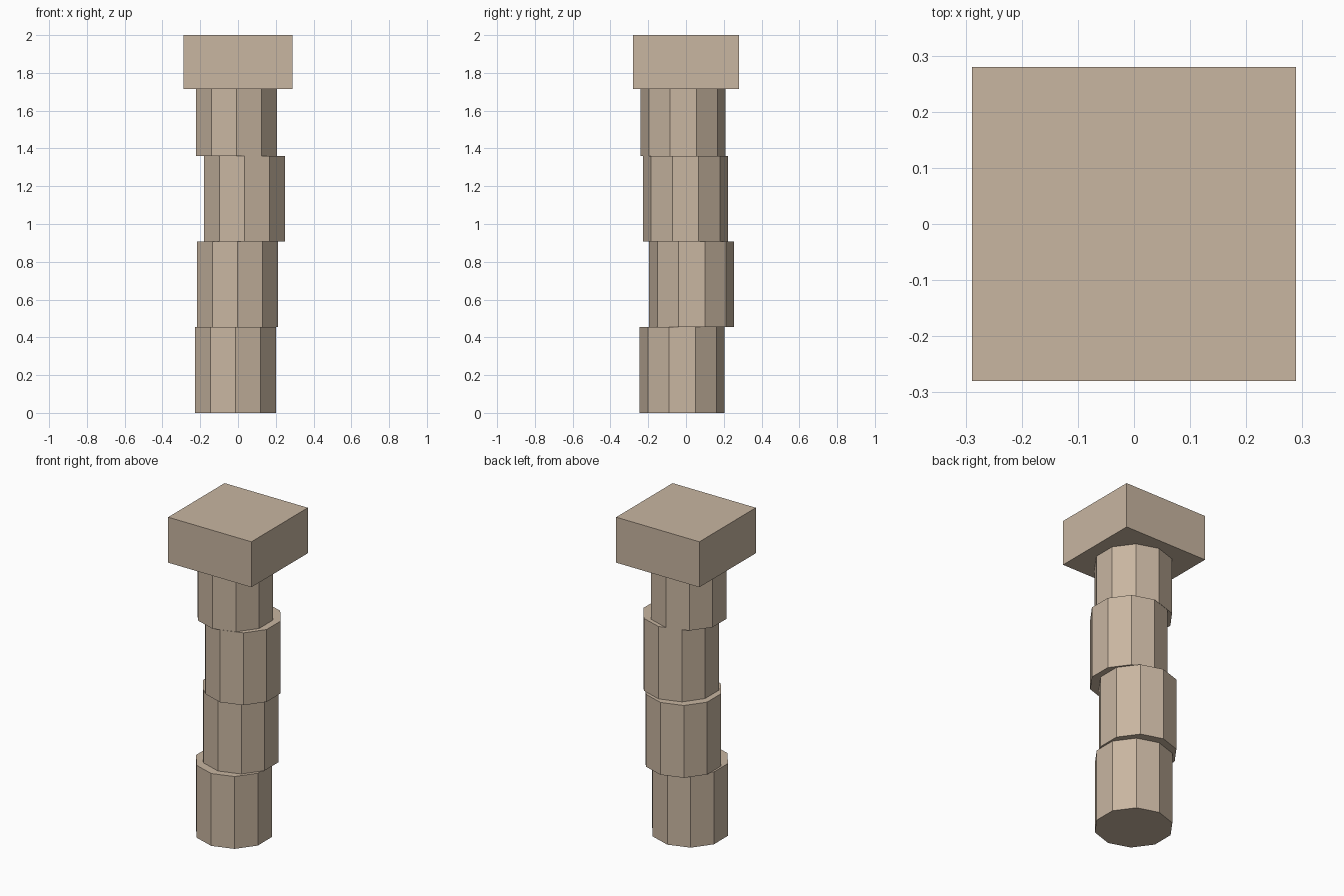
import bpy

if "Cube" in bpy.data.objects:
    bpy.data.objects.remove(bpy.data.objects["Cube"])

stone = bpy.data.materials.new("weathered_stone")
stone.diffuse_color = (0.58, 0.465, 0.355, 1)
stone.use_nodes = True
stone.node_tree.nodes["Principled BSDF"].inputs["Base Color"].default_value = stone.diffuse_color

# Stacked ten-sided drums, each slipped slightly off axis
R, H, CAP_Z = 0.225, 0.4535, 1.715
offsets = [(-0.014, -0.02), (-0.002, 0.03), (0.035, -0.003), (-0.008, -0.015)]
for i, (x, y) in enumerate(offsets):
    z0, z1 = i * H, min((i + 1) * H, CAP_Z)
    bpy.ops.mesh.primitive_cylinder_add(vertices=10, radius=R, depth=z1 - z0,
                                        location=(x, y, (z0 + z1) / 2))
    drum = bpy.context.object
    drum.name = f"column_drum_{i + 1}"
    drum.data.materials.append(stone)

# Square capital block
bpy.ops.mesh.primitive_cube_add(size=1, location=(0, 0, (2 + CAP_Z) / 2))
cap = bpy.context.object
cap.name = "capital_block"
cap.scale = (0.577, 0.559, 2 - CAP_Z)
bpy.ops.object.transform_apply(location=False, rotation=False, scale=True)
cap.data.materials.append(stone)
